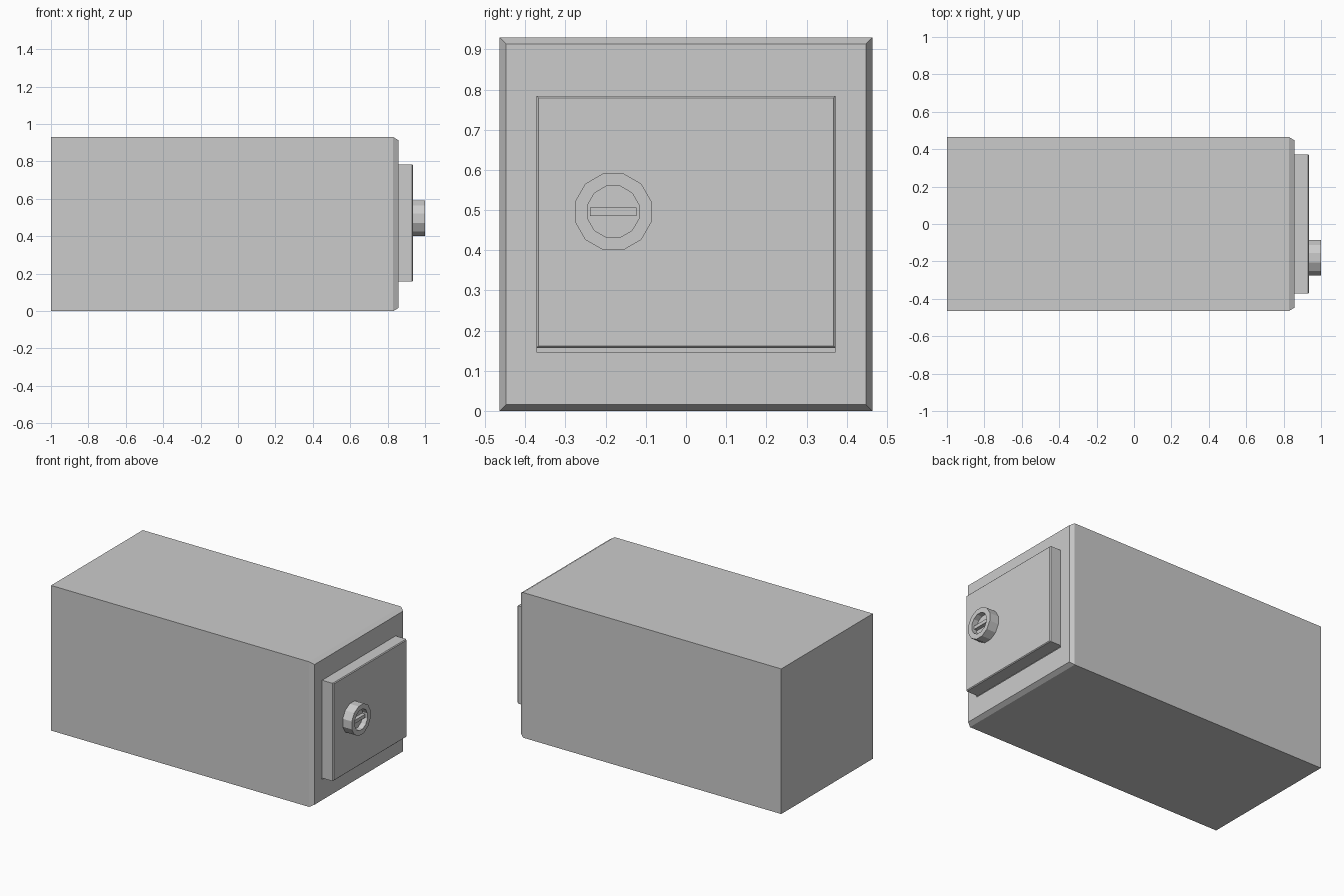
import bpy, bmesh, math

if "Cube" in bpy.data.objects:
    bpy.data.objects.remove(bpy.data.objects["Cube"])

def loft(name, rings):
    """Skin a list of equal-length vertex rings running along x, capping both ends."""
    bm = bmesh.new()
    vs = [[bm.verts.new(p) for p in r] for r in rings]
    n = len(vs[0])
    for a, b in zip(vs, vs[1:]):
        for i in range(n):
            j = (i + 1) % n
            bm.faces.new((a[i], a[j], b[j], b[i]))
    bm.faces.new(vs[0][::-1])
    bm.faces.new(vs[-1])
    bmesh.ops.recalc_face_normals(bm, faces=bm.faces)
    me = bpy.data.meshes.new(name)
    bm.to_mesh(me)
    bm.free()
    ob = bpy.data.objects.new(name, me)
    bpy.context.collection.objects.link(ob)
    return ob

def rect(x, y0, y1, z0, z1):
    return [(x, y0, z0), (x, y1, z0), (x, y1, z1), (x, y0, z1)]

KY, KZ = -0.181, 0.496

def ring(x, r, n=12):
    return [(x, KY + r * math.cos((i + .5) * 2 * math.pi / n),
             KZ + r * math.sin((i + .5) * 2 * math.pi / n)) for i in range(n)]

# Body with chamfered door end and a shallow door rebate
loft("cabinet_body", [
    rect(-1, -.464, .464, 0, .93),
    rect(.83, -.464, .464, 0, .93),
    rect(.857, -.448, .448, .016, .914),
    rect(.857, -.372, .372, .147, .773),
    rect(.849, -.372, .372, .147, .773)])

# Door slab with a fine bevel on its front edge
loft("door", [
    rect(.849, -.372, .372, .157, .784),
    rect(.931, -.372, .372, .157, .784),
    rect(.936, -.367, .367, .162, .779)])

# Twelve-sided dial with a recessed centre
loft("dial", [ring(.936, .0985), ring(1, .0985), ring(1, .066), ring(.965, .066)])

# Grip bar across the dial recess
loft("dial_grip", [
    rect(.963, KY - .058, KY + .058, KZ - .011, KZ + .011),
    rect(.988, KY - .058, KY + .058, KZ - .011, KZ + .011)])
